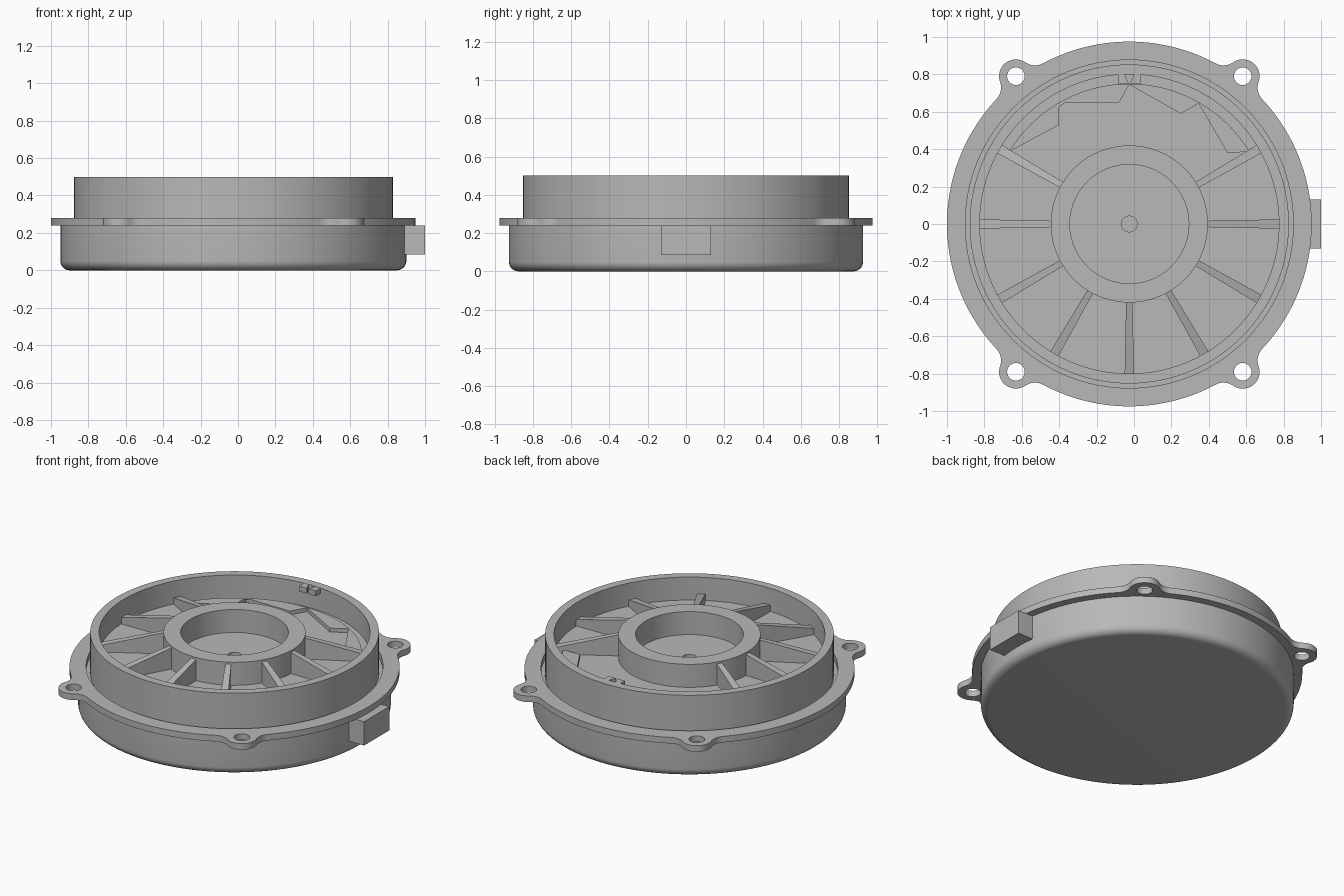
import bpy, bmesh, math
from math import sin, cos, pi, radians, atan2

if "Cube" in bpy.data.objects:
    bpy.data.objects.remove(bpy.data.objects["Cube"])

CX = -0.025          # axis of the round parts
FLOOR = 0.35         # height of the inner floor

grey = bpy.data.materials.new("cast_grey")
grey.diffuse_color = (0.48, 0.48, 0.48, 1)
grey.use_nodes = True
grey.node_tree.nodes["Principled BSDF"].inputs["Base Color"].default_value = grey.diffuse_color


def finish(name, bm, x=CX, smooth=False):
    bmesh.ops.remove_doubles(bm, verts=bm.verts, dist=1e-5)
    bmesh.ops.recalc_face_normals(bm, faces=bm.faces)
    me = bpy.data.meshes.new(name)
    bm.to_mesh(me)
    bm.free()
    me.materials.append(grey)
    ob = bpy.data.objects.new(name, me)
    bpy.context.collection.objects.link(ob)
    ob.location.x = x
    if smooth:
        bpy.ops.object.select_all(action='DESELECT')
        ob.select_set(True)
        bpy.context.view_layer.objects.active = ob
        bpy.ops.object.shade_smooth_by_angle(angle=radians(30))
    return ob


def lathe(name, profile, steps=128):
    bm = bmesh.new()
    vs = [bm.verts.new((r, 0, z)) for r, z in profile]
    es = [bm.edges.new(p) for p in zip(vs, vs[1:])]
    bmesh.ops.spin(bm, geom=vs + es, cent=(0, 0, 0), axis=(0, 0, 1),
                   angle=2 * pi, steps=steps, use_duplicate=False)
    return finish(name, bm, smooth=True)


def prism(name, pts, z0, top, x=CX):
    """Upright block over an outline; top(px, py) gives the upper height."""
    bm = bmesh.new()
    lo = [bm.verts.new((px, py, z0)) for px, py in pts]
    hi = [bm.verts.new((px, py, top(px, py))) for px, py in pts]
    bm.faces.new(lo)
    bm.faces.new(hi)
    for i in range(len(pts)):
        j = (i + 1) % len(pts)
        bm.faces.new((lo[i], lo[j], hi[j], hi[i]))
    return finish(name, bm, x)


def arc(cx, cy, r, a0, a1, n):
    return [(cx + r * cos(a0 + (a1 - a0) * i / n), cy + r * sin(a0 + (a1 - a0) * i / n))
            for i in range(n + 1)]


# Cup with rounded bottom edge, raised collar and central hub
fillet = arc(0.875, 0.05, 0.05, -pi / 2, 0, 8)
lathe("housing", [(0, 0)] + fillet + [
    (0.925, 0.24), (0.853, 0.24), (0.853, 0.5), (0.80, 0.5), (0.80, FLOOR),
    (0.42, FLOOR), (0.42, 0.5), (0.318, 0.5), (0.318, FLOOR),
    (0.042, FLOOR), (0.042, FLOOR - 0.02), (0, FLOOR - 0.02)])

# Flange outline: circle with four filleted ears
R, D, ER, F = 0.975, 0.996, 0.09, 0.09
g = math.acos((D * D + (R + F) ** 2 - (ER + F) ** 2) / (2 * D * (R + F)))
fx, fy = (R + F) * cos(g), (R + F) * sin(g)
t = atan2(fy, D - fx)
half = arc(fx, -fy, F, pi - g, t, 10) + arc(D, 0, ER, t - pi, 0, 16)[1:]
ear = half + [(x, -y) for x, y in reversed(half[:-1])]
ear_angles = [radians(a) for a in (52.5, 127.5, 232.5, 307.5)]
outline = []
for i, a in enumerate(ear_angles):
    outline += [(x * cos(a) - y * sin(a), x * sin(a) + y * cos(a)) for x, y in ear]
    nxt = ear_angles[(i + 1) % 4] + (2 * pi if i == 3 else 0)
    outline += arc(0, 0, R, a + g, nxt - g, 30)[1:-1]

# Flange plate, with its collar opening and bolt holes
loops = [outline, arc(0, 0, 0.877, 0, 2 * pi, 128)[:-1]]
loops += [arc(D * cos(a), D * sin(a), 0.047, 0, 2 * pi, 28)[:-1] for a in ear_angles]
cu = bpy.data.curves.new("flange_curve", 'CURVE')
cu.dimensions, cu.fill_mode, cu.extrude = '2D', 'BOTH', 0.02
for pts in loops:
    sp = cu.splines.new('POLY')
    sp.points.add(len(pts) - 1)
    for p, (x, y) in zip(sp.points, pts):
        p.co = (x, y, 0, 1)
    sp.use_cyclic_u = True
tmp = bpy.data.objects.new("flange_curve", cu)
bpy.context.collection.objects.link(tmp)
dg = bpy.context.evaluated_depsgraph_get()
mesh = bpy.data.meshes.new_from_object(tmp.evaluated_get(dg))
bm = bmesh.new()
bm.from_mesh(mesh)
bpy.data.objects.remove(tmp)
flange = finish("flange", bm, smooth=True)
flange.location.z = 0.26

# Nine sloping ribs from the hub down to the collar
for k in range(9):
    a = radians(30 - 30 * k)
    flat = [(0.41, -0.017), (0.805, -0.025), (0.805, 0.025), (0.41, 0.017)]
    pts = [(x * cos(a) - y * sin(a), x * sin(a) + y * cos(a)) for x, y in flat]
    prism("rib", pts, FLOOR - 0.01,
          lambda x, y: 0.49 - 0.10 * (math.hypot(x, y) - 0.41) / 0.395)

# Low stepped plate with a jagged inner edge on the floor at the back
jag = [(-0.375, 0.53), (-0.375, 0.65), (-0.055, 0.65), (0, 0.745),
       (0.275, 0.59), (0.37, 0.645), (0.525, 0.38)]
prism("floor_step", jag + arc(0, 0, 0.75, radians(31), radians(149), 32),
      FLOOR - 0.01, lambda x, y: FLOOR + 0.025)

# Pair of pointer tabs inside the collar rim
for s in (-1, 1):
    prism("pointer_tab", [(s * 0.06, 0.805), (s * 0.06, 0.75), (s * 0.003, 0.75),
                          (s * 0.028, 0.805)], 0.465, lambda x, y: 0.499)

# Connector block on the right side
prism("connector", [(0.86, -0.13), (1.0, -0.13), (1.0, 0.13), (0.86, 0.13)],
      0.085, lambda x, y: 0.24, x=0)
